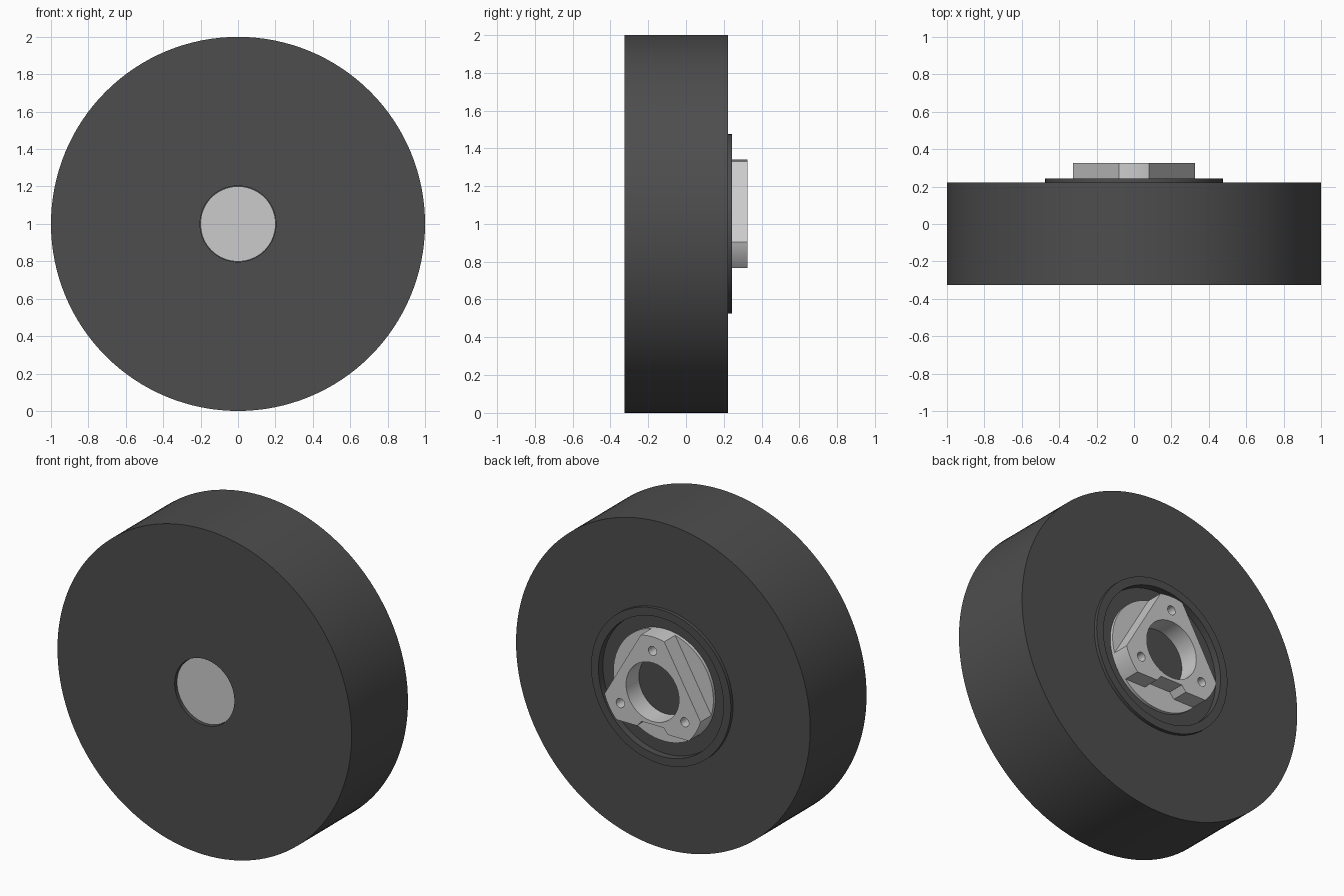
import bpy, bmesh
from math import sin, cos, pi, radians

if "Cube" in bpy.data.objects:
    bpy.data.objects.remove(bpy.data.objects["Cube"])

CZ = 1.0  # axle height


def finish(name, bm, mat=None):
    bmesh.ops.remove_doubles(bm, verts=bm.verts, dist=1e-5)
    bmesh.ops.recalc_face_normals(bm, faces=bm.faces)
    me = bpy.data.meshes.new(name)
    bm.to_mesh(me)
    bm.free()
    ob = bpy.data.objects.new(name, me)
    bpy.context.collection.objects.link(ob)
    if mat:
        me.materials.append(mat)
    return ob


def lathe(name, profile, mat=None, n=128, centre=(0, CZ), closed=False):
    """Spin (radius, y) points around an axis parallel to y."""
    bm = bmesh.new()
    cx, cz = centre
    vs = [bm.verts.new((cx + r, y, cz)) for r, y in profile]
    pairs = list(zip(vs, vs[1:])) + ([(vs[-1], vs[0])] if closed else [])
    edges = [bm.edges.new(p) for p in pairs]
    bmesh.ops.spin(bm, geom=vs + edges, cent=(cx, 0, cz), axis=(0, 1, 0),
                   angle=2 * pi, steps=n, use_merge=False)
    return finish(name, bm, mat)


def extrude(name, outline, y0, y1, mat=None):
    bm = bmesh.new()
    f = bm.faces.new([bm.verts.new((x, y0, CZ + z)) for x, z in outline])
    r = bmesh.ops.extrude_face_region(bm, geom=[f])
    bmesh.ops.translate(bm, vec=(0, y1 - y0, 0),
                        verts=[v for v in r['geom'] if isinstance(v, bmesh.types.BMVert)])
    return finish(name, bm, mat)


def cut(ob, cutter):
    m = ob.modifiers.new("cut", 'BOOLEAN')
    m.operation = 'DIFFERENCE'
    m.solver = 'EXACT'
    m.object = cutter
    bpy.context.view_layer.objects.active = ob
    bpy.ops.object.modifier_apply(modifier=m.name)
    bpy.data.objects.remove(cutter)


def smooth(ob):
    bpy.ops.object.select_all(action='DESELECT')
    ob.select_set(True)
    bpy.context.view_layer.objects.active = ob
    bpy.ops.object.shade_smooth_by_angle(angle=radians(25))


rubber = bpy.data.materials.new("dark_rubber")
rubber.diffuse_color = (0.075, 0.075, 0.075, 1)
rubber.use_nodes = True
rubber.node_tree.nodes["Principled BSDF"].inputs["Base Color"].default_value = rubber.diffuse_color

# Roller body with front socket, raised back rim and back recess
body = lathe("roller_body", [
    (0, -0.29), (0.203, -0.29), (0.203, -0.325), (1, -0.325), (1, 0.222),
    (0.475, 0.222), (0.475, 0.243), (0.425, 0.243), (0.425, 0.2), (0, 0.2)], rubber)

# Front axle cap, slightly sunk
cap = lathe("axle_cap", [(0, -0.285), (0.201, -0.285), (0.201, -0.305), (0, -0.305)], n=64)

# Round base of the back hub
base = lathe("hub_base", [(0.18, 0.195), (0.34, 0.195), (0.34, 0.22), (0.18, 0.22)],
             n=96, closed=True)

# Three-cornered mounting plate: arc corners joined by flats, notch in the bottom flat
R, half = 0.34, radians(13.6)
outline = []
for k in range(3):
    mid = radians(90 + 120 * k)
    outline += [(R * cos(mid + half * t / 4), R * sin(mid + half * t / 4)) for t in range(-4, 5)]
    if k == 1:
        flat = outline[-1][1]
        outline += [(-0.105, flat), (-0.075, flat + 0.035), (0.075, flat + 0.035), (0.105, flat)]
plate = extrude("mounting_plate", outline, 0.22, 0.325)

# Centre bore and three bolt holes
cut(plate, lathe("bore", [(0, 0.1), (0.18, 0.1), (0.18, 0.4), (0, 0.4)], n=96))
for k in range(3):
    a = radians(90 + 120 * k)
    cut(plate, lathe("bolt_hole", [(0, 0.25), (0.028, 0.25), (0.028, 0.4), (0, 0.4)], n=24,
                     centre=(0.253 * cos(a), CZ + 0.253 * sin(a))))

for ob in (body, cap, base, plate):
    smooth(ob)
